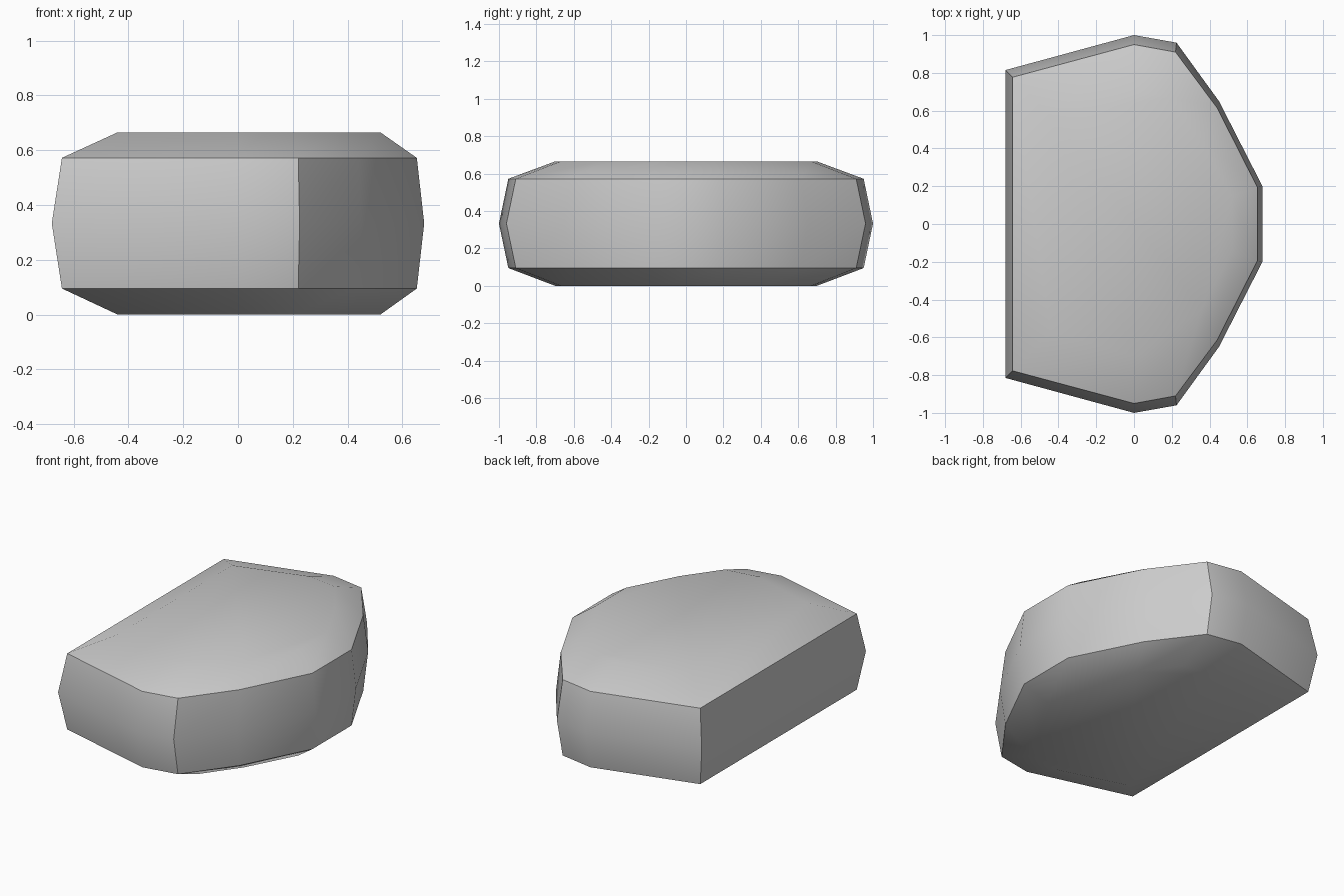
import bpy
import bmesh
import math

cube = bpy.data.objects.get("Cube")
if cube:
    bpy.data.objects.remove(cube, do_unlink=True)

# Single stone grey
grey = bpy.data.materials.new("stone_grey")
grey.use_nodes = True
colour = (0.6, 0.6, 0.6, 1)
grey.diffuse_color = colour
grey.node_tree.nodes["Principled BSDF"].inputs["Base Color"].default_value = colour

# Half outlines, from the flat cut side round to the nose
WAIST = [(-0.68, 0.815), (0, 1), (0.225, 0.96), (0.45, 0.65), (0.68, 0.2)]
RIM = [(-0.643, 0.777), (0, 0.95), (0.22, 0.91), (0.44, 0.615), (0.653, 0.195)]
CAP = [(-0.44, 0.57), (0, 0.7), (0.2, 0.67), (0.36, 0.45), (0.52, 0.145)]
LAYERS = [(CAP, 0), (RIM, 0.095), (WAIST, 0.333), (RIM, 0.572), (CAP, 0.665)]


def full_outline(half):
    """Mirror a half outline across y = 0."""
    return [(x, -y) for x, y in half] + list(reversed(half))


# Stack the outlines and bridge them
bm = bmesh.new()
rings = [[bm.verts.new((x, y, z)) for x, y in full_outline(half)]
         for half, z in LAYERS]
for low, high in zip(rings, rings[1:]):
    for i in range(len(low)):
        j = (i + 1) % len(low)
        bm.faces.new((low[i], low[j], high[j], high[i]))
bm.faces.new(list(reversed(rings[0])))
bm.faces.new(rings[-1])
bmesh.ops.recalc_face_normals(bm, faces=bm.faces)

mesh = bpy.data.meshes.new("half_stone")
bm.to_mesh(mesh)
bm.free()
mesh.materials.append(grey)
stone = bpy.data.objects.new("half_stone", mesh)
bpy.context.collection.objects.link(stone)

# Soft facets, with sharp rims and corners
bpy.ops.object.select_all(action="DESELECT")
stone.select_set(True)
bpy.context.view_layer.objects.active = stone
bpy.ops.object.shade_smooth_by_angle(angle=math.radians(40))
